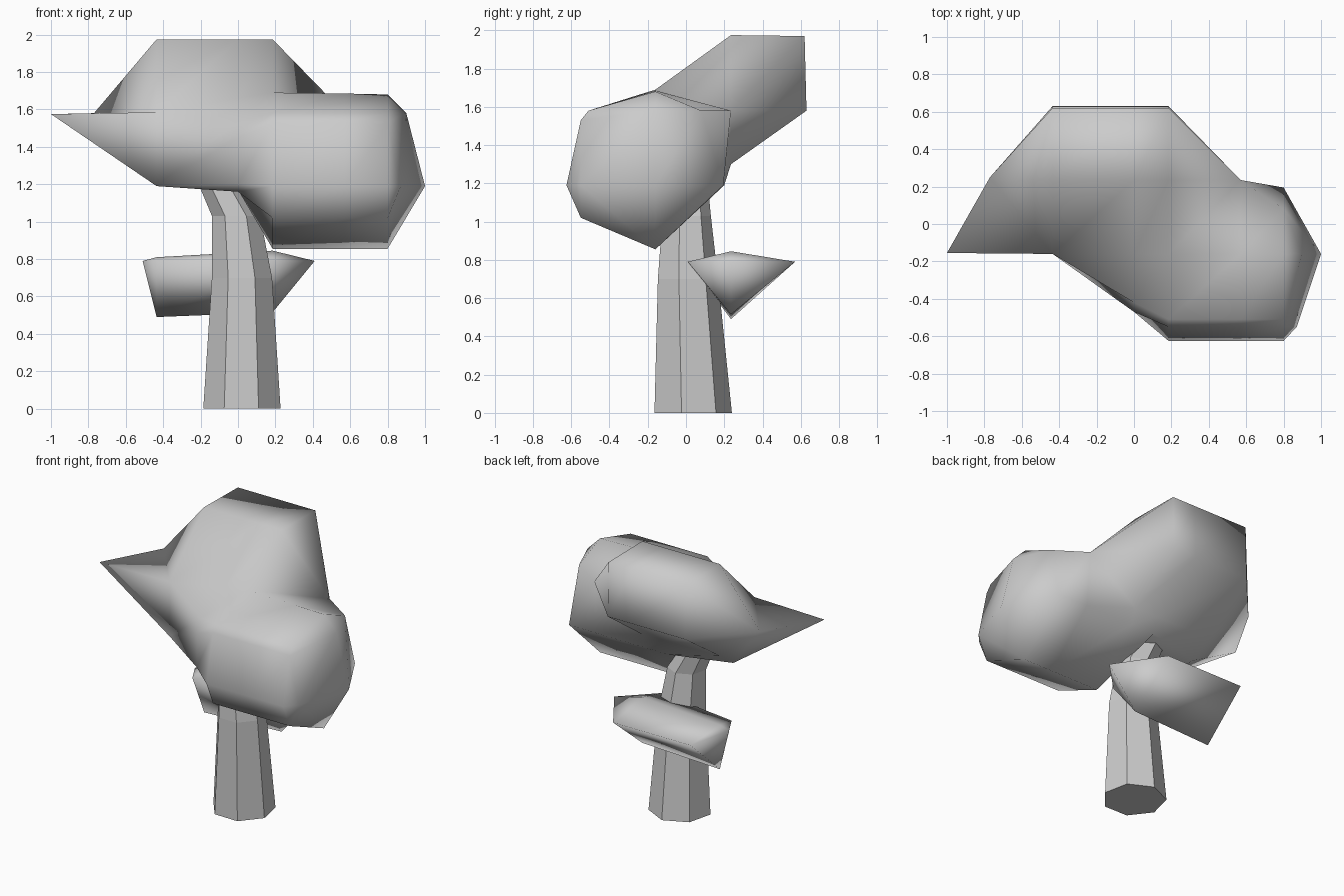
import bpy, bmesh, math

if "Cube" in bpy.data.objects:
    bpy.data.objects.remove(bpy.data.objects["Cube"])


def finish(name, bm, smooth):
    bmesh.ops.remove_doubles(bm, verts=bm.verts, dist=0.001)
    bmesh.ops.recalc_face_normals(bm, faces=bm.faces)
    me = bpy.data.meshes.new(name)
    bm.to_mesh(me)
    bm.free()
    for p in me.polygons:
        p.use_smooth = smooth
    ob = bpy.data.objects.new(name, me)
    bpy.context.collection.objects.link(ob)
    return ob


def loft(name, rings, smooth, flip=()):
    """Skin closed rings with triangles, cap both ends; flip = (ring, side) diagonals."""
    bm = bmesh.new()
    vs = [[bm.verts.new(p) for p in r] for r in rings]
    n = len(rings[0])
    for k, (a, b) in enumerate(zip(vs, vs[1:])):
        for i in range(n):
            j = (i + 1) % n
            if not smooth:
                bm.faces.new((a[i], a[j], b[j], b[i]))
            elif (k, i) in flip:
                bm.faces.new((a[i], a[j], b[i]))
                bm.faces.new((a[j], b[j], b[i]))
            else:
                bm.faces.new((a[i], a[j], b[j]))
                bm.faces.new((a[i], b[j], b[i]))
    bm.faces.new(vs[0])
    bm.faces.new(vs[-1])
    return finish(name, bm, smooth)


def at_x(x, pts):
    return [(x, y, z) for y, z in pts]


# trunk: seven-sided, tapering, bent at the top
SIDES = 7
levels = [(0.022, 0.028, 0, 0.212), (0.022, 0.003, 0.7, 0.165),
          (-0.010, -0.002, 1.03, 0.132), (-0.15, 0.0, 1.3, 0.105)]
trunk = []
for cx, cy, z, r in levels:
    angs = [math.radians(-14) + math.tau * i / SIDES for i in range(SIDES)]
    trunk.append([(cx + r * math.cos(a), cy + r * math.sin(a), z) for a in angs])
loft("trunk", trunk, False)

# main canopy: cross-sections along x, pinched to points at both ends
back = [(0.235, 1.975), (0.62, 1.97), (0.63, 1.58), (0.235, 1.30), (0.2, 1.19)]
front = [(-0.16, 0.855), (-0.55, 1.02), (-0.625, 1.19), (-0.55, 1.53), (-0.51, 1.58)]
tip, tip_back = (-1.0, -0.155, 1.575), (-0.77, 0.25, 1.58)
left_end = [tip] + [tip_back] * 4 + [tip] * 6
left = at_x(-0.435, [(-0.16, 1.585)] + back[:3] + [(0.235, 1.31), (0.08, 1.2)]
            + [(-0.16, 1.19)] * 4 + [(-0.16, 1.585)])
middle = at_x(0.0, [(-0.16, 1.66)] + back + [(-0.1, 1.17), (-0.4, 1.16), (-0.47, 1.2),
                                            (-0.47, 1.45), (-0.42, 1.54)])
right = at_x(0.185, [(-0.16, 1.69)] + back + front)
shoulder = at_x(0.57, [(-0.16, 1.685)] + [(0.235, 1.58)] * 4 + [(0.2, 1.19)] + front)
cheek = at_x(0.8, [(-0.16, 1.68)] + [(0.08, 1.58)] * 4 + [(0.195, 1.19)] + front)
e_top, e_mid, e_front = (0.9, -0.16, 1.58), (1.0, -0.16, 1.19), (0.87, -0.55, 1.19)
right_end = [e_top] * 5 + [e_mid] * 2 + [e_front] * 3 + [e_top]
loft("canopy", [left_end, left, middle, right, shoulder, cheek, right_end], True,
     flip={(0, 0)})

# small lower foliage clump behind the trunk
clump = [[(-0.51, 0.235, 0.79)] * 4,
         at_x(-0.435, [(0.10, 0.79), (0.235, 0.81), (0.57, 0.79), (0.235, 0.49)]),
         at_x(0.185, [(0.01, 0.79), (0.235, 0.845), (0.57, 0.79), (0.235, 0.515)]),
         [(0.41, 0.235, 0.79)] * 4]
loft("lower_foliage", clump, True)
